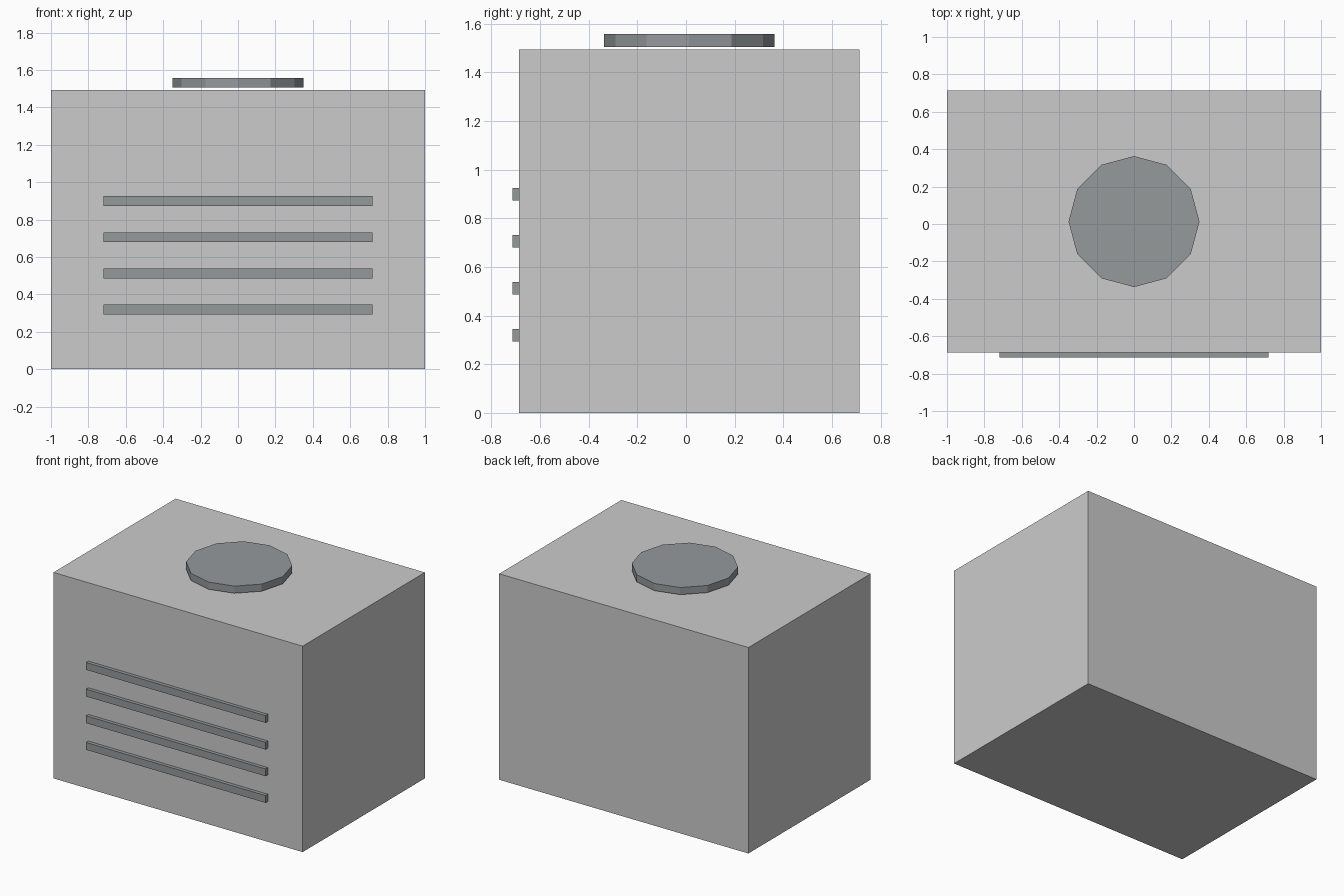
import bpy

if "Cube" in bpy.data.objects:
    bpy.data.objects.remove(bpy.data.objects["Cube"])

dark = bpy.data.materials.new("dark_grey")
dark.diffuse_color = (0.30, 0.32, 0.33, 1)
dark.use_nodes = True
dark.node_tree.nodes["Principled BSDF"].inputs["Base Color"].default_value = dark.diffuse_color


def box(name, x, y, z, mat=None):
    """Axis-aligned box from (min, max) ranges."""
    bpy.ops.mesh.primitive_cube_add(size=1, location=[sum(r) / 2 for r in (x, y, z)])
    ob = bpy.context.object
    ob.name = name
    ob.scale = [r[1] - r[0] for r in (x, y, z)]
    bpy.ops.object.transform_apply(location=False, rotation=False, scale=True)
    if mat:
        ob.data.materials.append(mat)
    return ob


# Main housing
FRONT = -0.687
box("housing", (-1, 1), (FRONT, 0.713), (0, 1.494))

# Front vent slats, half sunk into the housing
for i in range(4):
    zc = 0.319 + i * 0.1933
    box(f"vent_slat_{i + 1}", (-0.72, 0.72), (FRONT - 0.0265, FRONT + 0.0265),
        (zc - 0.0265, zc + 0.0265), dark)

# Twelve-sided fan cover hovering just above the roof
bpy.ops.mesh.primitive_cylinder_add(vertices=12, radius=0.35, depth=0.052,
                                    location=(0, 0.013, 1.531))
fan = bpy.context.object
fan.name = "fan_cover"
fan.data.materials.append(dark)
